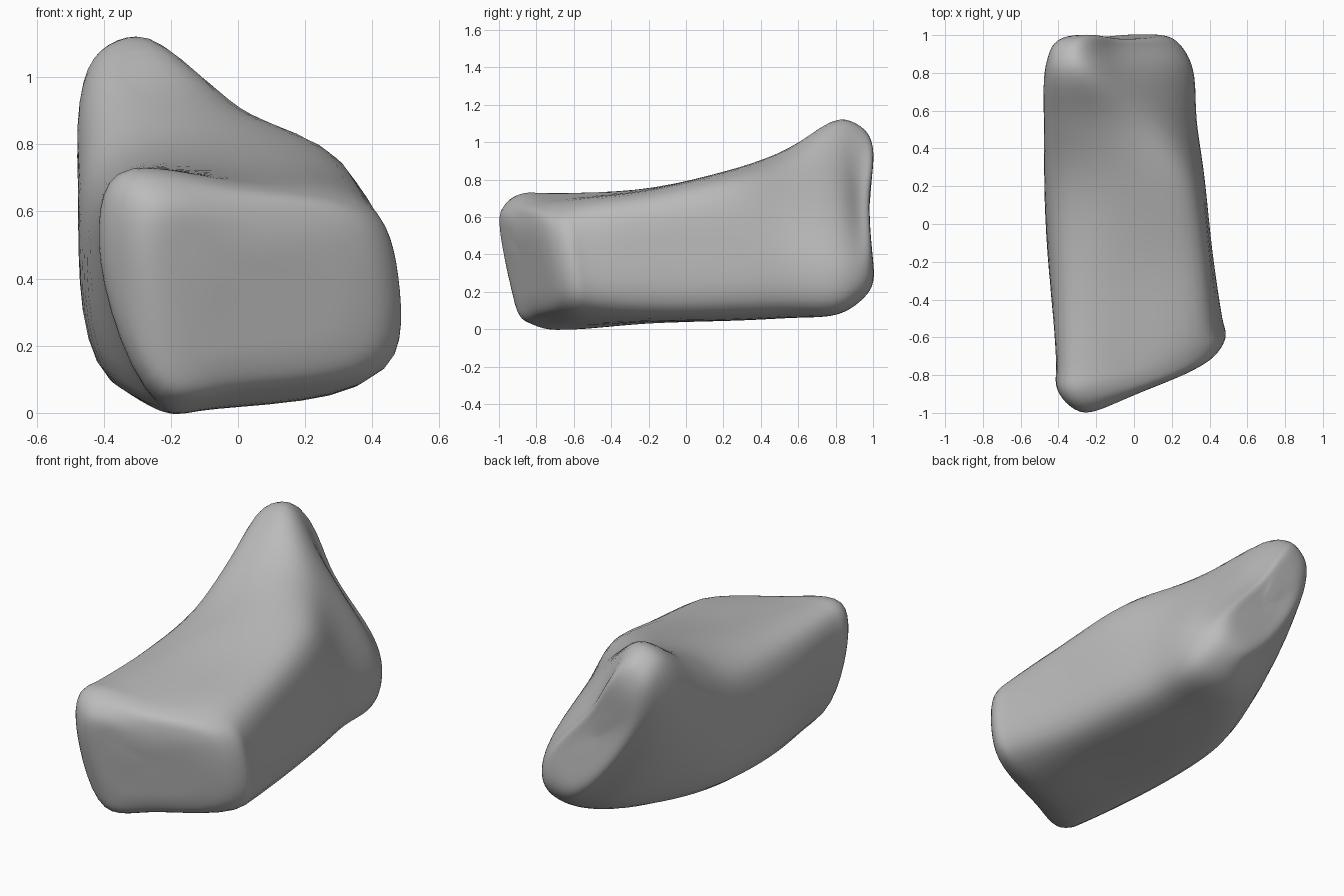
import bpy
import bmesh
from mathutils import Vector

if "Cube" in bpy.data.objects:
    bpy.data.objects.remove(bpy.data.objects["Cube"], do_unlink=True)


def curve_point(points, t):
    """Centripetal spline through four points, between the middle two."""
    k = [0.0]
    for a, b in zip(points, points[1:]):
        k.append(k[-1] + max((b - a).length, 1e-4) ** 0.5)
    t = k[1] + t * (k[2] - k[1])
    for span in (1, 2):
        points = [points[i].lerp(points[i + 1], (t - k[i]) / (k[i + span] - k[i]))
                  for i in range(len(points) - 1)]
    return points[0].lerp(points[1], (t - k[1]) / (k[2] - k[1]))


def smooth_path(points, steps, closed):
    """Dense list of points along a spline through all the given points."""
    if closed:
        padded = [points[-1], *points, *points[:2]]
    else:
        padded = [points[0] * 2 - points[1], *points, points[-1] * 2 - points[-2]]
    path = [curve_point(padded[i:i + 4], s / steps)
            for i in range(len(padded) - 3) for s in range(steps)]
    return path if closed else path + [points[-1]]


def swept(y, skew):
    """Depth rule: swept back to the sides and towards the foot."""
    return lambda x, z: y + skew * (abs(x + 0.25) + 0.4 * max(0, 0.5 - z))


def ridged(y):
    """Depth rule: hollow at mid height, fuller towards peak and foot."""
    return lambda x, z: y + 0.1 * abs(z - 0.62)


def ring(depth, outline, scale=1.0):
    """Cross-section of (x, z) points, scaled about its middle."""
    mx, mz = (sum(axis) / len(outline) for axis in zip(*outline))
    pts = [(mx + (x - mx) * scale, mz + (z - mz) * scale) for x, z in outline]
    return [Vector((x, depth(x, z), z)) for x, z in pts]


# Cross-sections: top left, top, top right, right, lower right, bottom, lower left, left
front = [(-.36, .715), (0, .68), (.4, .605), (.478, .41),
         (.45, .14), (0, .05), (-.24, .04), (-.41, .45)]
back = [(-.42, 1.0), (-.29, 1.07), (-.07, .76), (.24, .38),
        (.23, .22), (.08, .17), (-.1, .28), (-.41, .76)]
body = [
    ring(swept(-0.8, 0.36), [(-.36, .71), (0, .695), (.38, .64), (.46, .41),
                             (.43, .12), (-.08, .012), (-.23, .008), (-.41, .48)]),
    ring(swept(-0.3, 0.2), [(-.37, .71), (0, .74), (.35, .695), (.41, .42),
                            (.375, .1), (0, .038), (-.36, .07), (-.45, .5)]),
    ring(swept(0.2, 0.1), [(-.4, .755), (0, .85), (.28, .775), (.365, .42),
                           (.33, .11), (-.02, .045), (-.385, .11), (-.475, .55)]),
    ring(swept(0.55, 0), [(-.41, .92), (-.13, .96), (.13, .81), (.32, .42),
                          (.29, .12), (0, .06), (-.28, .12), (-.478, .65)]),
    ring(swept(0.82, 0), [(-.43, 1.065), (-.27, 1.125), (-.04, .87), (.3, .38),
                          (.28, .13), (.07, .08), (-.16, .17), (-.465, .78)]),
]
rings = [
    ring(swept(-1.005, 0.4), front, 0.05),
    ring(swept(-1.005, 0.4), front, 0.4),
    ring(swept(-1.002, 0.4), front, 0.7),
    ring(swept(-0.98, 0.4), front, 0.9),
    ring(swept(-0.92, 0.4), front),
    *body,
    ring(ridged(0.91), back),
    ring(ridged(0.965), back, 0.8),
    ring(ridged(0.975), back, 0.4),
    ring(ridged(0.975), back, 0.05),
]

# Skin the sections into one closed surface
loops = [smooth_path(r, 6, True) for r in rings]
columns = [smooth_path(list(c), 5, False) for c in zip(*loops)]
bm = bmesh.new()
grid = [[bm.verts.new(p) for p in column] for column in columns]
for i, column in enumerate(grid):
    neighbour = grid[(i + 1) % len(grid)]
    for j in range(len(column) - 1):
        bm.faces.new((column[j], neighbour[j], neighbour[j + 1], column[j + 1]))
for end in (0, -1):
    cap = bm.faces.new([column[end] for column in grid])
    bmesh.ops.poke(bm, faces=[cap])

# Soften the creases between sections
for _ in range(3):
    bmesh.ops.smooth_vert(bm, verts=bm.verts, factor=0.5,
                          use_axis_x=True, use_axis_y=True, use_axis_z=True)
bmesh.ops.recalc_face_normals(bm, faces=bm.faces)

mesh = bpy.data.meshes.new("boulder")
bm.to_mesh(mesh)
bm.free()
boulder = bpy.data.objects.new("boulder", mesh)
bpy.context.collection.objects.link(boulder)
mesh.shade_smooth()

# Plain grey stone
stone = bpy.data.materials.new("grey stone")
stone.use_nodes = True
colour = (0.5, 0.5, 0.5, 1)
stone.diffuse_color = colour
shader = stone.node_tree.nodes["Principled BSDF"]
shader.inputs["Base Color"].default_value = colour
mesh.materials.append(stone)
